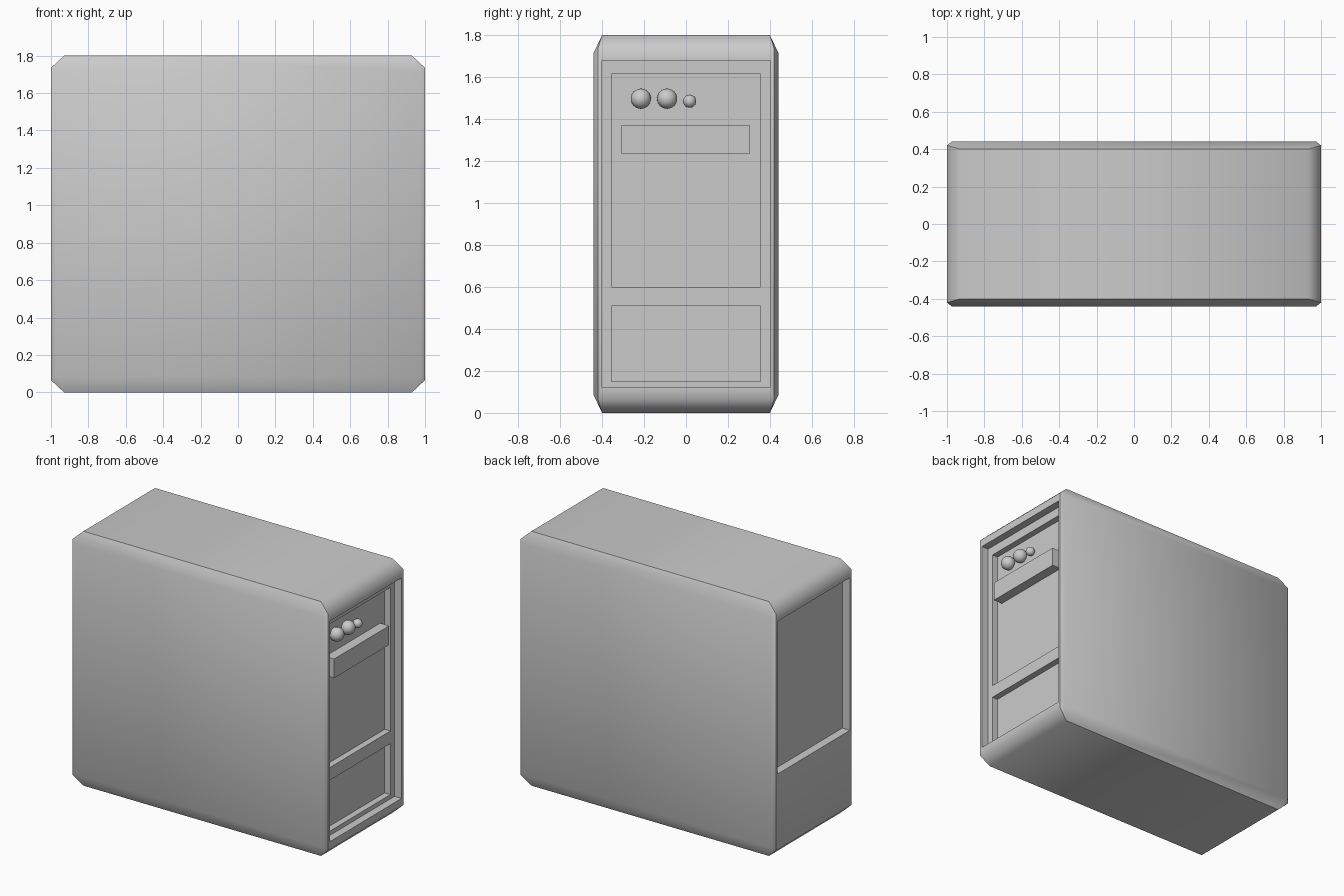
import bpy, bmesh, math
from itertools import product

if "Cube" in bpy.data.objects:
    bpy.data.objects.remove(bpy.data.objects["Cube"])

H = 0.9  # half height


def finish(obj, angle):
    bpy.ops.object.select_all(action='DESELECT')
    obj.select_set(True)
    bpy.context.view_layer.objects.active = obj
    bpy.ops.object.shade_smooth_by_angle(angle=math.radians(angle))


def box(name, x, y, z):
    bpy.ops.mesh.primitive_cube_add(
        size=1, location=[(a + b) / 2 for a, b in (x, y, z)])
    o = bpy.context.object
    o.name = name
    o.scale = [b - a for a, b in (x, y, z)]
    bpy.ops.object.transform_apply(location=False, rotation=False, scale=True)
    return o


# Case shell: hull of the six inset faces of a chamfered box
bm = bmesh.new()
for hx, hy, hz in ((0.93, 0.40, H), (0.975, 0.44, 0.815), (1.0, 0.42, 0.835)):
    for sx, sy, sz in product((-1, 1), repeat=3):
        bm.verts.new((sx * hx, sy * hy, H + sz * hz))
bmesh.ops.convex_hull(bm, input=bm.verts)
bmesh.ops.dissolve_limit(bm, angle_limit=0.01, verts=bm.verts, edges=bm.edges)
bmesh.ops.recalc_face_normals(bm, faces=bm.faces)
mesh = bpy.data.meshes.new("case_shell")
bm.to_mesh(mesh)
bm.free()
case = bpy.data.objects.new("case_shell", mesh)
bpy.context.collection.objects.link(case)

# Recesses: stepped fascia on one end, single panel on the other
recesses = (
    ("fascia_cutter", (0.945, 1.1), (-0.40, 0.40), (0.12, 1.68)),
    ("upper_panel_cutter", (0.90, 1.1), (-0.355, 0.355), (0.60, 1.615)),
    ("lower_panel_cutter", (0.90, 1.1), (-0.355, 0.355), (0.15, 0.51)),
    ("rear_cutter", (-1.1, -0.94), (-0.405, 0.405), (0.60, 1.68)),
)
for spec in recesses:
    cutter = box(*spec)
    cutter.hide_render = True
    mod = case.modifiers.new("cut", 'BOOLEAN')
    mod.operation, mod.solver, mod.object = 'DIFFERENCE', 'EXACT', cutter
    bpy.context.view_layer.objects.active = case
    bpy.ops.object.modifier_apply(modifier=mod.name)
    bpy.data.objects.remove(cutter)
finish(case, 50)

# Drive bay cover
box("drive_bay", (0.89, 0.97), (-0.31, 0.305), (1.235, 1.37))

# Round buttons
for i, (y, z, r) in enumerate(((-0.215, 1.497, 0.048), (-0.09, 1.497, 0.048),
                               (0.017, 1.485, 0.031))):
    bpy.ops.mesh.primitive_uv_sphere_add(segments=24, ring_count=12, radius=r,
                                         location=(0.925, y, z))
    bpy.context.object.name = f"button_{i + 1}"
    finish(bpy.context.object, 60)
